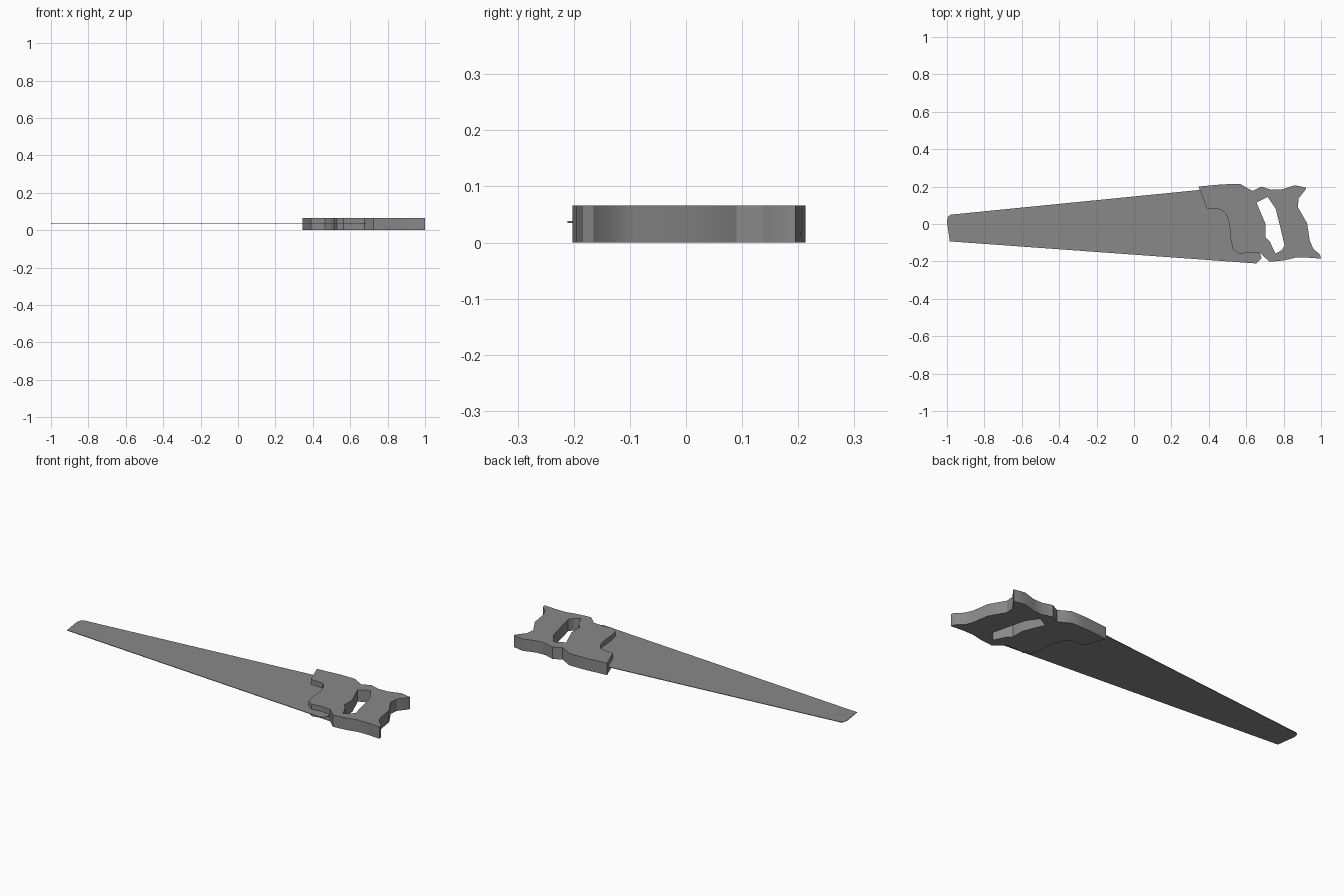
import bpy
import bmesh
import math

default_cube = bpy.data.objects.get("Cube")
if default_cube:
    bpy.data.objects.remove(default_cube, do_unlink=True)


def make_material(name, colour):
    material = bpy.data.materials.new(name)
    material.use_nodes = True
    material.diffuse_color = colour
    shader = material.node_tree.nodes["Principled BSDF"]
    shader.inputs["Base Color"].default_value = colour
    return material


def make_plate(name, outlines, bottom, thickness, material):
    """Fill the first outline, leave the others as holes, and extrude upward."""
    bm = bmesh.new()
    edges = []
    for outline in outlines:
        verts = [bm.verts.new((x, y, bottom)) for x, y in outline]
        for index, vert in enumerate(verts):
            edges.append(bm.edges.new((verts[index - 1], vert)))
    bmesh.ops.triangle_fill(bm, edges=edges, use_beauty=True)
    extruded = bmesh.ops.extrude_face_region(
        bm, geom=bm.faces[:], use_keep_orig=True)
    top_verts = [item for item in extruded["geom"]
                 if isinstance(item, bmesh.types.BMVert)]
    bmesh.ops.translate(bm, verts=top_verts, vec=(0, 0, thickness))
    bmesh.ops.recalc_face_normals(bm, faces=bm.faces[:])
    mesh = bpy.data.meshes.new(name)
    bm.to_mesh(mesh)
    bm.free()
    mesh.materials.append(material)
    plate = bpy.data.objects.new(name, mesh)
    bpy.context.collection.objects.link(plate)
    # Soft curves round the rim, crisp corners and flat broad faces
    bpy.ops.object.select_all(action="DESELECT")
    plate.select_set(True)
    bpy.context.view_layer.objects.active = plate
    bpy.ops.object.shade_smooth_by_angle(angle=math.radians(30))
    return plate


grey = make_material("plain grey", (0.25, 0.25, 0.25, 1))

# Handle: top edge, rear grip, bottom edge, then the stepped front edge
handle_top = [(.345, .2), (.45, .21), (.5, .213), (.57, .213), (.61, .19),
              (.635, .177), (.68, .2), (.735, .183), (.79, .185), (.86, .207),
              (.92, .195), (.917, .183)]
handle_rear = [(.88, .137), (.876, .09), (.925, .005), (.94, -.09),
               (.957, -.13), (.995, -.165), (1, -.185)]
handle_bottom = [(.93, -.18), (.863, -.18), (.8, -.195), (.725, -.202),
                 (.69, -.17), (.676, -.157), (.61, -.152), (.565, -.16)]
handle_front = [(.53, -.137), (.517, -.083), (.51, 0), (.493, .05),
                (.465, .078), (.39, .083)]
finger_hole = [(.655, .115), (.714, .145), (.757, .083), (.783, -.02),
               (.805, -.115), (.79, -.14), (.757, -.158), (.725, -.093),
               (.703, -.072), (.703, 0)]
make_plate("handle",
           [handle_top + handle_rear + handle_bottom + handle_front, finger_hole],
           0, .066, grey)

# Blade: tapered sheet with a clipped nose, its heel held in the handle
blade_outline = [(-1, .013), (-.995, .04), (-.98, .05), (.36, .183),
                 (.6, .15), (.67, -.15), (.683, -.183), (.655, -.211),
                 (-.985, -.093)]
make_plate("blade", [blade_outline], .035, .003, grey)
